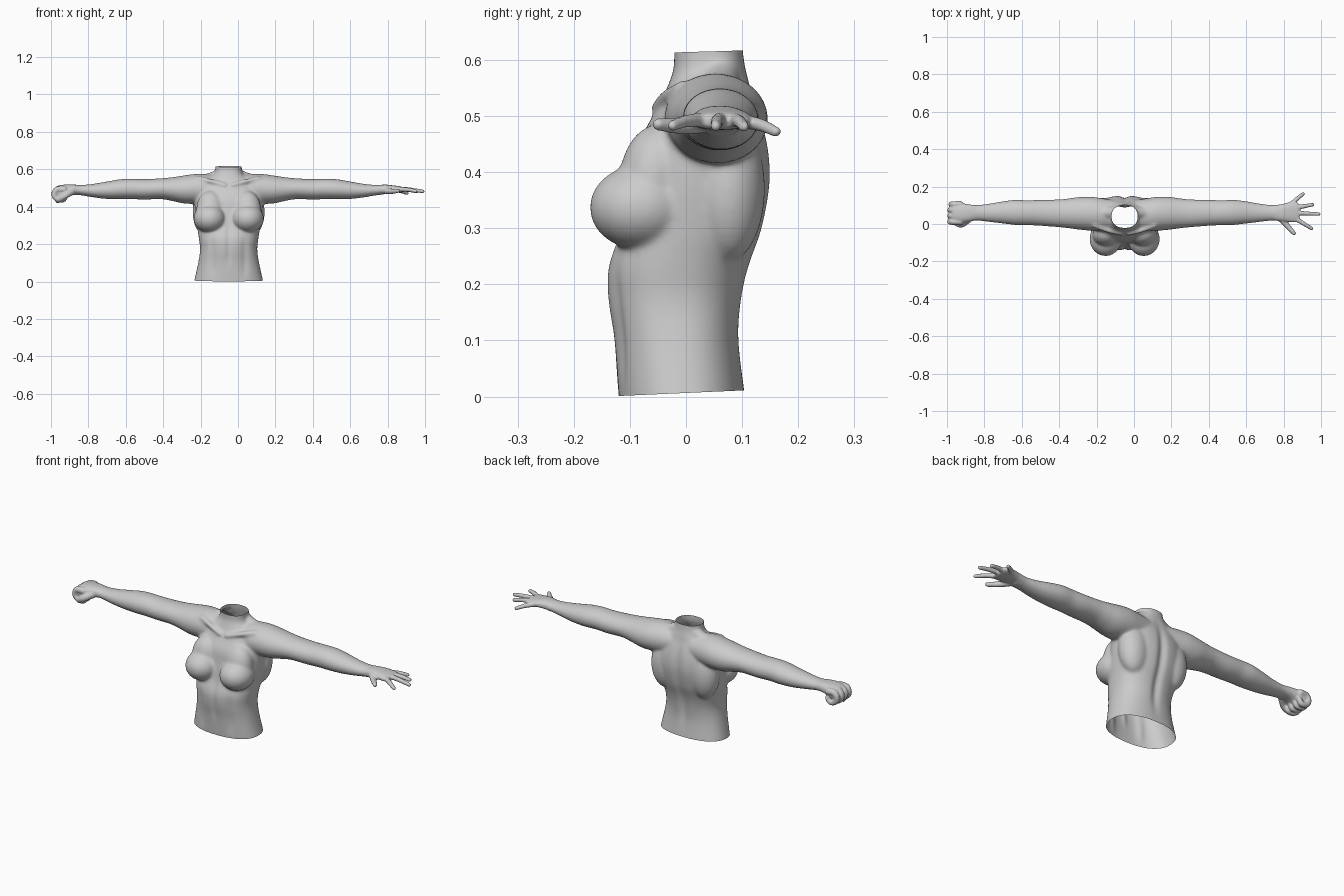
import bpy, bmesh
from math import sin, cos, pi, exp, copysign
from mathutils import Vector, Matrix

if "Cube" in bpy.data.objects:
    bpy.data.objects.remove(bpy.data.objects["Cube"])

CX = -0.05            # body centre line
bm = bmesh.new()


def skin(rings):
    """Bridge vertex rings into a closed tube."""
    rings = [[bm.verts.new(p) for p in r] for r in rings]
    n = len(rings[0])
    for a, b in zip(rings, rings[1:]):
        for i in range(n):
            bm.faces.new((a[i], a[(i + 1) % n], b[(i + 1) % n], b[i]))
    bm.faces.new(rings[0][::-1])
    bm.faces.new(rings[-1])


def resample(rows, steps=5):
    """Catmull-Rom interpolation through rows of numbers."""
    out = []
    for i in range(len(rows) - 1):
        p0, p1, p2, p3 = (rows[max(0, min(len(rows) - 1, i + k))] for k in (-1, 0, 1, 2))
        for s in range(steps):
            t = s / steps
            out.append([0.5 * (2 * b + (c - a) * t + (2 * a - 5 * b + 4 * c - d) * t * t
                               + (3 * b - a - 3 * c + d) * t ** 3)
                        for a, b, c, d in zip(p0, p1, p2, p3)])
    return out + [list(rows[-1])]


def power(v, e):
    return copysign(abs(v) ** e, v)


def limb(side, rows, e=1.0):
    """Loft along x: rows of distance from centre, y, z, y radius, z radius."""
    angles = [2 * pi * i / 28 for i in range(28)]
    skin([[(CX + side * d, y + ry * power(cos(a), e), z + rz * power(sin(a), e)) for a in angles]
          for d, y, z, ry, rz in resample(rows)])


def ball(c, r, tilt=0):
    m = Matrix.Translation(c) @ Matrix.Rotation(tilt, 4, 'X') @ Matrix.Diagonal((*r, 1))
    bmesh.ops.create_uvsphere(bm, u_segments=32, v_segments=20, radius=1, matrix=m)


def finger(side, pts, r0, r1):
    """Round tapered tube through points given as distance, y, z."""
    pts = [Vector((CX + side * p[0], p[1], p[2])) for p in resample(pts, 4)]
    rings, n = [], len(pts) - 1
    for i, p in enumerate(pts):
        t = (pts[min(i + 1, n)] - pts[max(i - 1, 0)]).normalized()
        u = t.cross(Vector((0.1, 0.3, 1))).normalized()
        v = t.cross(u)
        r = r0 + (r1 - r0) * i / n
        rings.append([p + r * (u * cos(a) + v * sin(a)) for a in [pi * k / 6 for k in range(12)]])
    skin(rings)
    for p, r in ((pts[0], r0), (pts[-1], r1)):
        ball(p, (r, r, r))


# Torso and neck: height, half width, front y, back y
torso = [(-.03, .19, -.116, .107), (.0, .185, -.12, .105), (.1, .163, -.128, .095),
         (.17, .153, -.139, .1), (.23, .159, -.139, .113), (.3, .17, -.116, .137),
         (.38, .18, -.1, .151), (.44, .18, -.09, .148), (.49, .165, -.065, .136),
         (.53, .135, -.043, .121), (.56, .092, -.03, .113), (.585, .073, -.022, .106),
         (.62, .07, -.021, .101), (.65, .07, -.02, .1)]
skin([[(CX + hw * power(cos(a), .85), (f + b) / 2 + (b - f) / 2 * power(sin(a), .85), z)
       for a in [2 * pi * i / 48 for i in range(48)]]
      for z, hw, f, b in resample(torso)])

# Arms: distance, y, z, y radius, z radius
arm = [(.04, .05, .5, .075, .065), (.12, .05, .496, .088, .079), (.18, .055, .495, .091, .08),
       (.24, .057, .492, .088, .075), (.3, .057, .494, .08, .064), (.36, .057, .496, .074, .056),
       (.45, .06, .493, .07, .055), (.52, .06, .495, .067, .055), (.58, .062, .493, .068, .054),
       (.65, .062, .488, .06, .047), (.72, .06, .486, .05, .037), (.78, .06, .488, .043, .029),
       (.83, .06, .492, .042, .026)]
for s in (-1, 1):
    limb(s, arm)
    ball((CX + s * .102, -.08, .337), (.086, .092, .076))            # breast
    ball((CX + s * .098, -.058, .385), (.075, .062, .1), -.1)         # upper chest
    ball((CX + s * .115, .075, .37), (.078, .066, .13))               # back muscle
    finger(s, [(.02, -.052, .515), (.09, -.035, .535), (.16, -.008, .55)], .012, .014)  # collarbone
    finger(s, [(.04, .065, .575), (.1, .06, .55), (.16, .06, .54)], .033, .03)          # neck slope

# Open hand: palm, then four fingers and thumb
limb(1, [(.8, .06, .49, .041, .026), (.84, .06, .494, .046, .024), (.88, .063, .494, .053, .02),
         (.92, .062, .492, .053, .016), (.935, .062, .491, .044, .011)], .85)
for base, mid, tip in (((.885, .103, .49), (.92, .133, .484), (.953, .16, .472)),
                       ((.91, .085, .493), (.96, .095, .49), (1.005, .103, .481)),
                       ((.915, .06, .494), (.975, .056, .491), (1.038, .053, .482)),
                       ((.91, .032, .493), (.957, .002, .491), (1.0, -.024, .483))):
    finger(1, [base, mid, tip], .0135, .0095)
finger(1, [(.83, .035, .488), (.865, -.005, .482), (.905, -.049, .485)], .019, .011)

# Fist: palm, curled fingers and thumb
limb(-1, [(.8, .06, .49, .041, .026), (.84, .058, .49, .048, .029), (.88, .058, .483, .056, .035),
          (.915, .058, .475, .056, .036), (.925, .058, .472, .045, .028)], .85)
for i, y in enumerate((.012, .043, .074, .105)):
    k = -.006 * (i == 3)
    finger(-1, [(.88, y, .492), (.918 + k, y, .491), (.933 + k, y, .466),
                (.918 + k, y, .441), (.885, y, .437), (.872, y, .455)], .018, .013)
finger(-1, [(.84, .022, .48), (.872, -.002, .46), (.905, .008, .438), (.915, .035, .43)], .02, .012)

# Fuse all parts into one skin
mesh = bpy.data.meshes.new("upper_body")
bmesh.ops.recalc_face_normals(bm, faces=bm.faces)
bm.to_mesh(mesh)
bm.free()
body = bpy.data.objects.new("upper_body", mesh)
bpy.context.collection.objects.link(body)
bpy.context.view_layer.objects.active = body
body.select_set(True)
mod = body.modifiers.new("fuse", 'REMESH')
mod.mode = 'VOXEL'
mod.voxel_size = 0.0042
bpy.ops.object.modifier_apply(modifier=mod.name)

# Soften the joins, keeping the hands crisp, and press in the spine and belly lines
bm = bmesh.new()
bm.from_mesh(mesh)
soft = [v for v in bm.verts if abs(v.co.x - CX) < .8]
for _ in range(22):
    bmesh.ops.smooth_vert(bm, verts=soft, factor=.5, use_axis_x=True, use_axis_y=True, use_axis_z=True)
for _ in range(2):
    bmesh.ops.smooth_vert(bm, verts=bm.verts, factor=.5, use_axis_x=True, use_axis_y=True, use_axis_z=True)
for v in bm.verts:
    x, y, z = v.co.x - CX, v.co.y, v.co.z
    if y > .05:
        v.co.y -= .012 * exp(-(x / .022) ** 2) * exp(-((z - .3) / .2) ** 4)
    elif y < -.05:
        v.co.y += .006 * exp(-(x / .015) ** 2) * exp(-((z - .2) / .1) ** 4)
        v.co.y += .006 * exp(-((abs(x) - .085) / .02) ** 2) * exp(-((z - .13) / .1) ** 4)

# Cut the neck and waist open
for co, no in (((0, -.12, .001), (0, .045, -1)), ((0, .04, .615), (0, -.03, 1))):
    bmesh.ops.bisect_plane(bm, geom=bm.verts[:] + bm.edges[:] + bm.faces[:], dist=1e-5,
                           plane_co=co, plane_no=no, clear_outer=True)
bm.to_mesh(mesh)
bm.free()
bpy.ops.object.shade_smooth()
